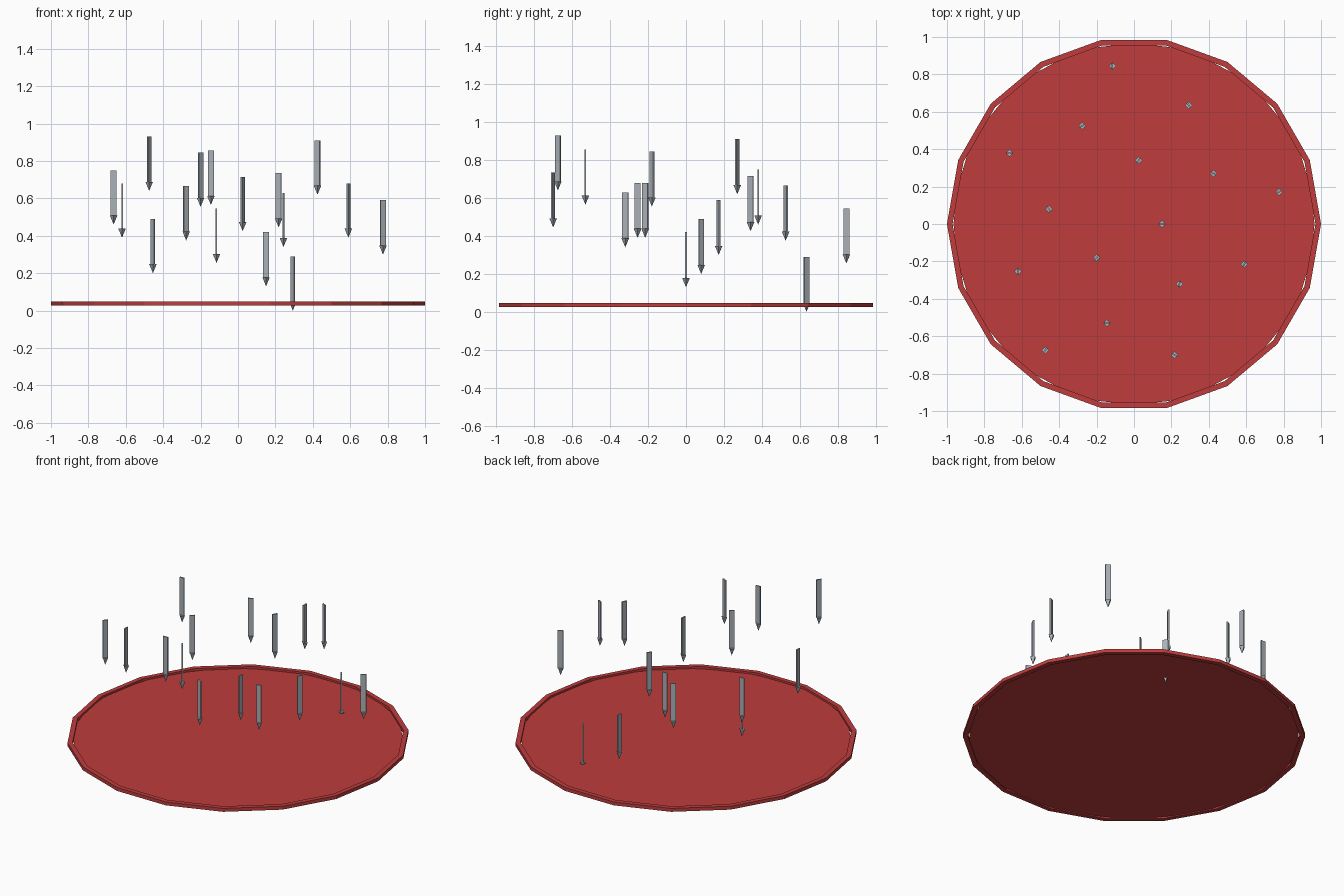
import bpy, bmesh, math
from mathutils import Matrix

if "Cube" in bpy.data.objects:
    bpy.data.objects.remove(bpy.data.objects["Cube"])


def material(name, rgb):
    m = bpy.data.materials.new(name)
    m.diffuse_color = (*rgb, 1)
    m.use_nodes = True
    m.node_tree.nodes["Principled BSDF"].inputs["Base Color"].default_value = m.diffuse_color
    return m


RED = material("red", (0.52, 0.046, 0.046))
STEEL = material("steel grey", (0.40, 0.44, 0.48))


def finish(bm, name, mat):
    bmesh.ops.recalc_face_normals(bm, faces=bm.faces)
    mesh = bpy.data.meshes.new(name)
    bm.to_mesh(mesh)
    bm.free()
    mesh.materials.append(mat)
    obj = bpy.data.objects.new(name, mesh)
    bpy.context.collection.objects.link(obj)
    return obj


# Flat disc filling the rim
bm = bmesh.new()
bmesh.ops.create_cone(bm, cap_ends=True, segments=32, radius1=0.965, radius2=0.965,
                      depth=0.004, matrix=Matrix.Translation((0, 0, 0.034)))
finish(bm, "disc", RED)

# Eighteen-sided rim with a rectangular section
bm = bmesh.new()
SIDES = 18
section = [(1.0, 0.026), (1.0, 0.048), (0.97, 0.048), (0.97, 0.026)]
rings = []
for i in range(SIDES):
    a = math.tau * i / SIDES
    rings.append([bm.verts.new((r * math.cos(a), r * math.sin(a), z)) for r, z in section])
for i in range(SIDES):
    p, q = rings[i], rings[(i + 1) % SIDES]
    for k in range(4):
        n = (k + 1) % 4
        bm.faces.new((p[k], q[k], q[n], p[n]))
finish(bm, "rim", RED)


# Falling dart: flat blade above a four-sided point
def dart(name, x, y, tip, yaw):
    bm = bmesh.new()
    place = Matrix.Translation((x, y, tip))
    blade = (place @ Matrix.Translation((0, 0, 0.1675))
             @ Matrix.Rotation(math.radians(yaw), 4, 'Z')
             @ Matrix.Diagonal((0.032, 0.008, 0.245, 1)))
    bmesh.ops.create_cube(bm, size=1, matrix=blade)
    bmesh.ops.create_cone(bm, cap_ends=True, segments=4, radius1=0, radius2=0.02,
                          depth=0.048, matrix=place @ Matrix.Translation((0, 0, 0.024)))
    bmesh.ops.remove_doubles(bm, verts=bm.verts, dist=1e-5)
    finish(bm, name, STEEL)


# x, y, height of the tip, blade yaw in degrees
darts = [
    (-0.665, 0.38, 0.46, 0), (-0.62, -0.255, 0.39, 90),
    (-0.475, -0.675, 0.64, 55), (-0.145, -0.53, 0.565, 0),
    (-0.455, 0.08, 0.20, -55), (-0.277, 0.525, 0.375, 30),
    (-0.20, -0.18, 0.555, 40), (-0.115, 0.845, 0.255, 90),
    (0.025, 0.34, 0.425, 60), (0.293, 0.635, 0.0, -55),
    (0.425, 0.27, 0.62, -30), (0.775, 0.172, 0.30, 25),
    (0.59, -0.215, 0.39, 65), (0.243, -0.32, 0.34, 85),
    (0.217, -0.70, 0.445, -25), (0.15, 0.0, 0.13, 0),
]
for i, d in enumerate(darts):
    dart(f"dart_{i + 1}", *d)
